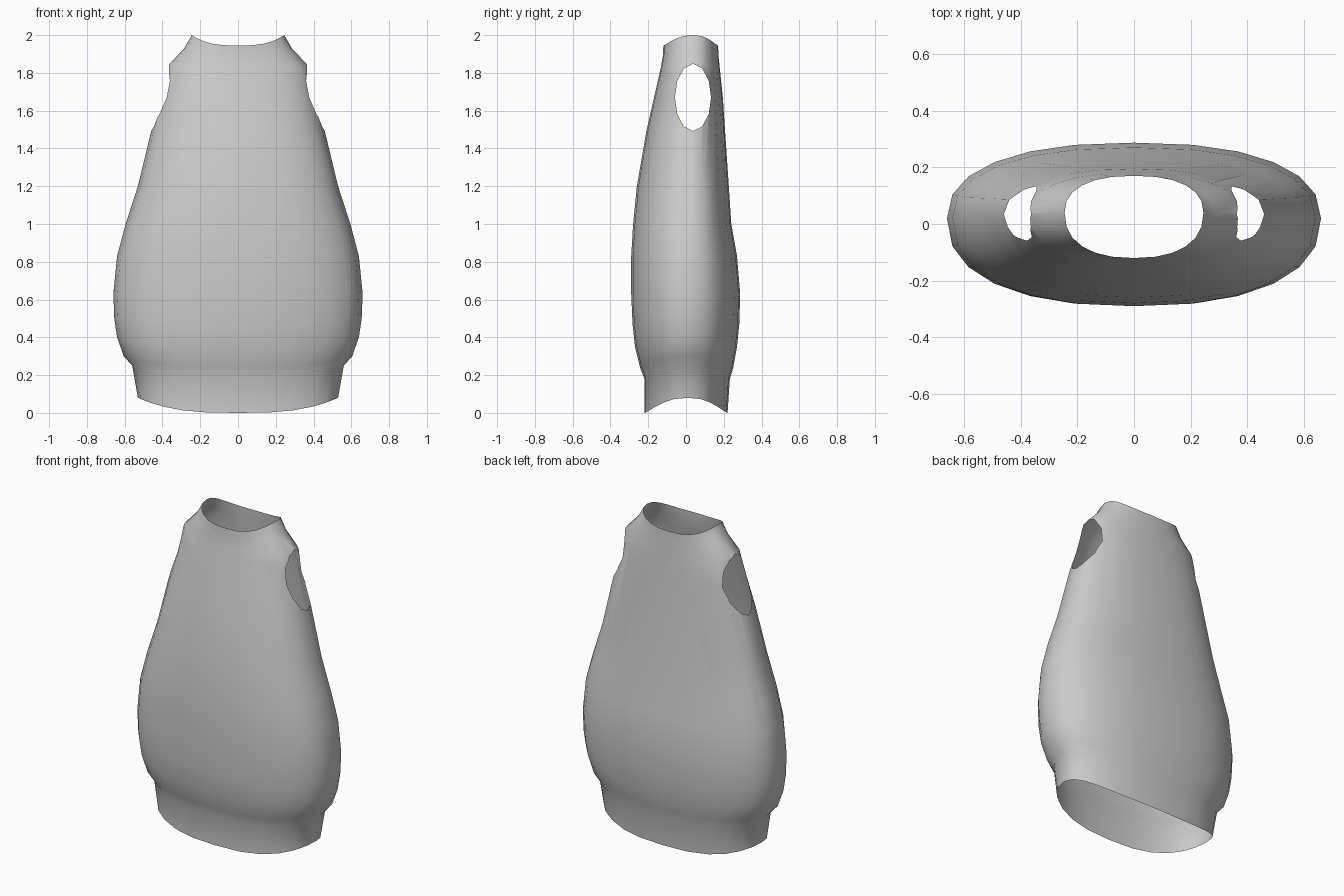
import bpy, bmesh
from math import sin, cos, pi, copysign
from mathutils import Vector

cube = bpy.data.objects.get("Cube")
if cube:
    bpy.data.objects.remove(cube, do_unlink=True)

SEGMENTS = 24

# Garment rings: side height, half width, front y, back y, dip at the middle
RINGS = [
    (0.08, 0.53, -0.22, 0.22, 0.08),
    (0.25, 0.56, -0.22, 0.232, 0.07),
    (0.30, 0.605, -0.243, 0.25, 0.06),
    (0.40, 0.64, -0.27, 0.27, 0.05),
    (0.50, 0.655, -0.283, 0.282, 0.03),
    (0.63, 0.66, -0.29, 0.287, 0),
    (0.83, 0.64, -0.29, 0.27, 0),
    (1.00, 0.595, -0.28, 0.24, 0),
    (1.20, 0.53, -0.26, 0.225, 0),
    (1.35, 0.495, -0.235, 0.215, 0),
    (1.49, 0.46, -0.21, 0.205, 0),
    (1.67, 0.41, -0.17, 0.195, 0),
    (1.84, 0.37, -0.135, 0.18, 0.02),
    (1.93, 0.285, -0.122, 0.172, 0.04),
    (2.00, 0.245, -0.12, 0.17, 0.055),
]


def rounded(value):
    """Flatten an ellipse slightly towards a box."""
    return copysign(abs(value) ** 0.85, value)


def add_ring(bm, z, half_width, front, back, dip):
    middle = 0.01 + 0.015 * z
    verts = []
    for i in range(SEGMENTS):
        angle = 2 * pi * i / SEGMENTS
        x, y = rounded(cos(angle)), rounded(sin(angle))
        depth = back - middle if y > 0 else middle - front
        height = z - dip * (1 - abs(x) ** 3)
        verts.append(bm.verts.new((x * half_width, middle + y * depth, height)))
    return verts


# Open tube of cloth
bm = bmesh.new()
rings = [add_ring(bm, *ring) for ring in RINGS]
for low, high in zip(rings, rings[1:]):
    for i in range(SEGMENTS):
        j = (i + 1) % SEGMENTS
        bm.faces.new((low[i], low[j], high[j], high[i]))

# Armholes: slice the sides along a twelve-sided outline, then remove the inside
HOLE = Vector((0, 0.037, 1.67))
corners = [HOLE + Vector((0, 0.096 * cos(k * pi / 6), 0.178 * sin(k * pi / 6)))
           for k in range(12)]
planes = []
for a, b in zip(corners, corners[1:] + corners[:1]):
    edge = b - a
    planes.append((a, Vector((0, edge.z, -edge.y)).normalized()))


def near_hole(face):
    c = face.calc_center_median()
    return abs(c.x) > 0.22 and abs(c.y - HOLE.y) < 0.16 and 1.4 < c.z < 1.95


for point, normal in planes:
    faces = [f for f in bm.faces if near_hole(f)]
    geom = set(faces)
    for f in faces:
        geom.update(f.edges)
        geom.update(f.verts)
    bmesh.ops.bisect_plane(bm, geom=list(geom), dist=0.0001,
                           plane_co=point, plane_no=normal)

inside = [f for f in bm.faces if near_hole(f) and
          all((f.calc_center_median() - p).dot(n) < 0 for p, n in planes)]
bmesh.ops.delete(bm, geom=inside, context='FACES')

# Clean away the leftover slices around the armholes
bmesh.ops.dissolve_limit(bm, angle_limit=0.02, verts=bm.verts[:], edges=bm.edges[:])
bmesh.ops.recalc_face_normals(bm, faces=bm.faces[:])

mesh = bpy.data.meshes.new("vest")
bm.to_mesh(mesh)
bm.free()
vest = bpy.data.objects.new("vest", mesh)
bpy.context.collection.objects.link(vest)

# Cloth colour
grey = bpy.data.materials.new("light grey cloth")
grey.use_nodes = True
color = (0.6, 0.6, 0.6, 1)
grey.diffuse_color = color
grey.node_tree.nodes["Principled BSDF"].inputs["Base Color"].default_value = color
mesh.materials.append(grey)

# Soft shading
bpy.ops.object.select_all(action='DESELECT')
vest.select_set(True)
bpy.context.view_layer.objects.active = vest
bpy.ops.object.shade_smooth_by_angle(angle=pi / 3)
